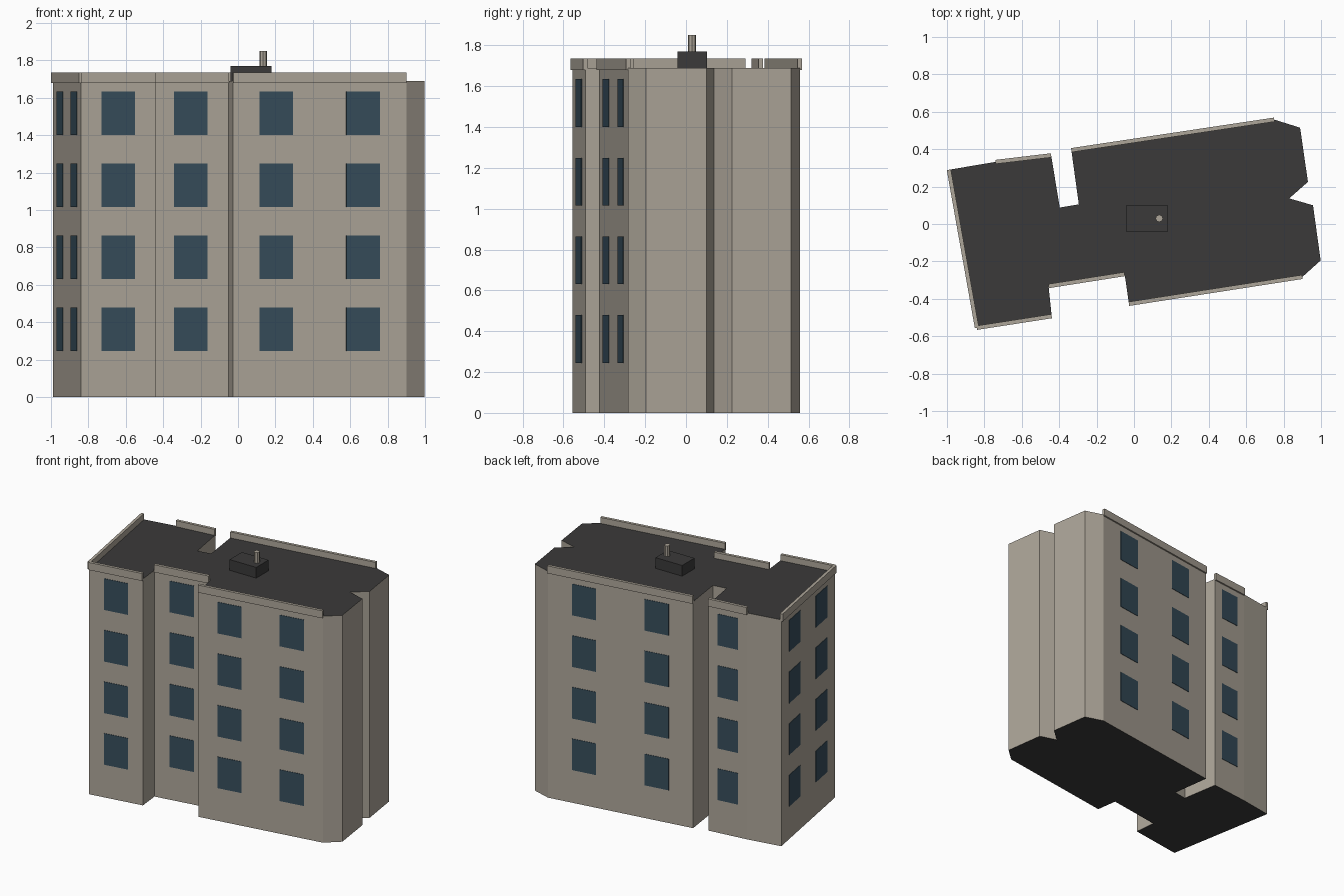
import bpy, bmesh, math
from mathutils import Vector, Matrix

if "Cube" in bpy.data.objects:
    bpy.data.objects.remove(bpy.data.objects["Cube"])


def material(name, color):
    m = bpy.data.materials.new(name)
    m.diffuse_color = (*color, 1)
    m.use_nodes = True
    m.node_tree.nodes["Principled BSDF"].inputs["Base Color"].default_value = m.diffuse_color
    return m


WALL = material("beige wall", (0.42, 0.38, 0.32))
ROOF = material("dark roof", (0.043, 0.042, 0.042))
GLASS = material("blue glass", (0.038, 0.075, 0.105))

# Building outline, counter-clockwise from the front left corner
OUTLINE = [(-0.84, -0.555), (-0.44, -0.493), (-0.457, -0.332), (-0.05, -0.268),
           (-0.027, -0.427), (0.90, -0.283), (0.998, -0.195), (0.957, 0.10),
           (0.83, 0.137), (0.93, 0.225), (0.888, 0.515), (0.75, 0.558),
           (-0.335, 0.395), (-0.295, 0.105), (-0.397, 0.088), (-0.443, 0.367),
           (-0.74, 0.332), (-0.99, 0.29)]
ROOF_Z = 1.69


def finish(bm, name, mats):
    me = bpy.data.meshes.new(name)
    bm.to_mesh(me)
    bm.free()
    for m in mats:
        me.materials.append(m)
    ob = bpy.data.objects.new(name, me)
    bpy.context.collection.objects.link(ob)
    return ob


def add_box(bm, center, size, angle=0.0):
    mat = (Matrix.Translation(center) @ Matrix.Rotation(angle, 4, 'Z')
           @ Matrix.Diagonal((*size, 1)))
    bmesh.ops.create_cube(bm, size=1, matrix=mat)


# Main block: extruded outline, dark on top and underside
bm = bmesh.new()
base = bm.faces.new([bm.verts.new((x, y, 0)) for x, y in OUTLINE])
top = bmesh.ops.extrude_face_region(bm, geom=[base], use_keep_orig=True)
bmesh.ops.translate(bm, vec=(0, 0, ROOF_Z),
                    verts=[v for v in top["geom"] if isinstance(v, bmesh.types.BMVert)])
bmesh.ops.recalc_face_normals(bm, faces=bm.faces)
for f in bm.faces:
    f.material_index = 1 if abs(f.normal.z) > 0.5 else 0
finish(bm, "building_walls", [WALL, ROOF])

# Decorated walls: outline edge -> (window positions along it, window width)
FACADES = {0: ((0.5,), 0.182), 2: ((0.5,), 0.182), 4: ((0.25, 0.75), 0.182),
           11: ((0.25, 0.75), 0.182), 15: ((0.5,), 0.157), 17: ((0.25, 0.75), 0.182)}
panes, rims = bmesh.new(), bmesh.new()
for i, (spots, width) in FACADES.items():
    a = Vector((*OUTLINE[i], 0))
    b = Vector((*OUTLINE[(i + 1) % len(OUTLINE)], 0))
    d = b - a
    angle = math.atan2(d.y, d.x)
    # Parapet strip straddling the wall top
    add_box(rims, (a + b) / 2 + Vector((0, 0, 1.707)), (d.length, 0.022, 0.056), angle)
    # Four floors of window plates
    for t in spots:
        for floor in range(4):
            add_box(panes, a + d * t + Vector((0, 0, 0.362 + 0.385 * floor)),
                    (width, 0.006, 0.234), angle)
finish(panes, "windows", [GLASS])
finish(rims, "parapets", [WALL])

# Roof unit and vent pipe
bm = bmesh.new()
add_box(bm, (0.07, 0.03, 1.73), (0.22, 0.145, 0.08))
finish(bm, "roof_unit", [ROOF])
bm = bmesh.new()
bmesh.ops.create_cone(bm, cap_ends=True, segments=8, radius1=0.02, radius2=0.02,
                      depth=0.08, matrix=Matrix.Translation((0.135, 0.03, 1.81)))
finish(bm, "vent_pipe", [WALL])
